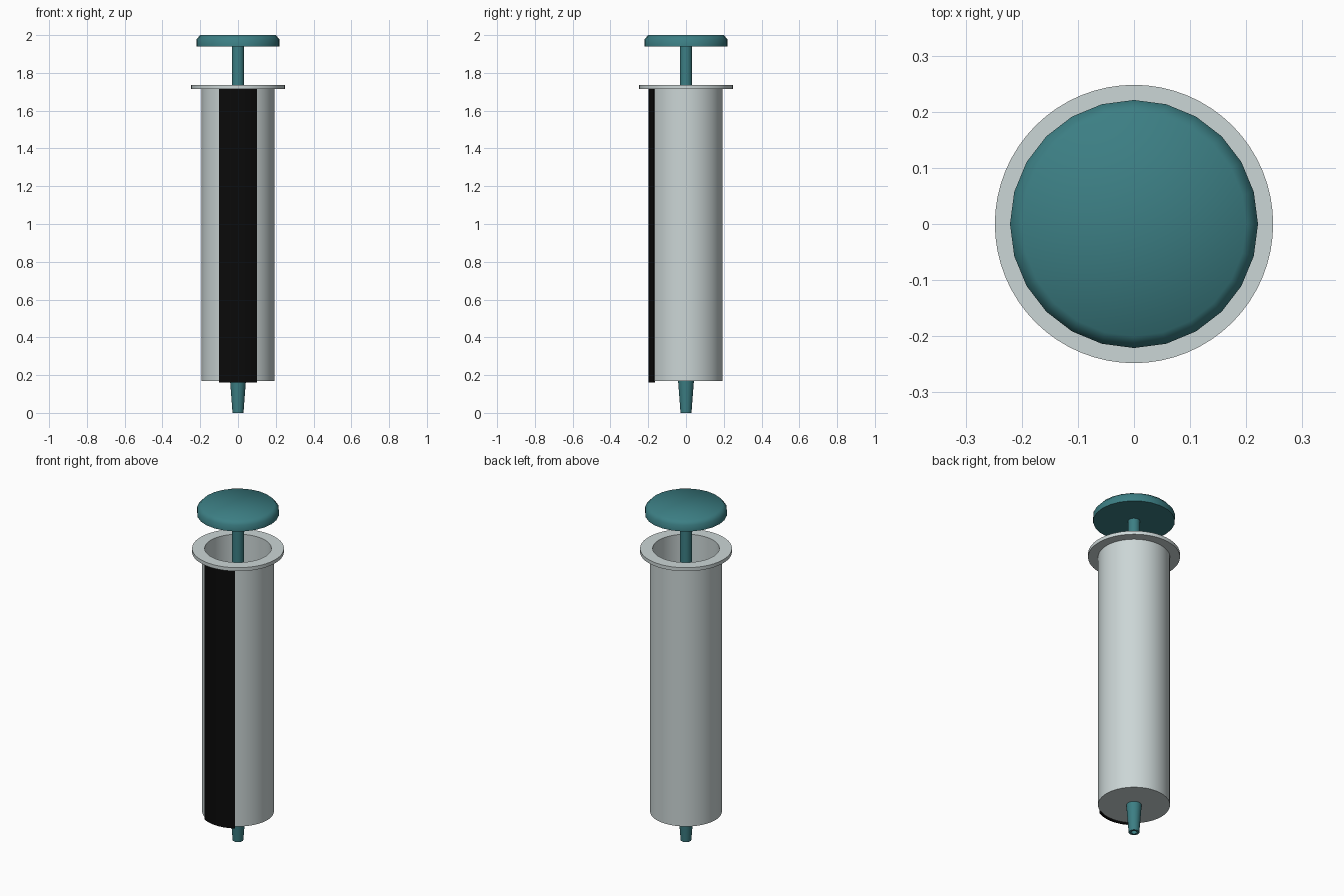
import bpy, bmesh, math

if "Cube" in bpy.data.objects:
    bpy.data.objects.remove(bpy.data.objects["Cube"])


def material(name, rgb):
    m = bpy.data.materials.new(name)
    m.diffuse_color = (*rgb, 1)
    m.use_nodes = True
    m.node_tree.nodes["Principled BSDF"].inputs["Base Color"].default_value = m.diffuse_color
    return m


GREY = material("pale_grey", (0.60, 0.67, 0.67))
TEAL = material("teal", (0.045, 0.21, 0.23))
BLACK = material("black", (0.003, 0.003, 0.003))


def finish(name, bm, mat, angle=30):
    bmesh.ops.recalc_face_normals(bm, faces=bm.faces[:])
    me = bpy.data.meshes.new(name)
    bm.to_mesh(me)
    bm.free()
    ob = bpy.data.objects.new(name, me)
    bpy.context.collection.objects.link(ob)
    me.materials.append(mat)
    bpy.ops.object.select_all(action='DESELECT')
    ob.select_set(True)
    bpy.context.view_layer.objects.active = ob
    bpy.ops.object.shade_smooth_by_angle(angle=math.radians(angle))
    return ob


def lathe(name, profile, sides, mat, angle=30):
    """Revolve (radius, z) points around z; radius 0 becomes a pole."""
    bm = bmesh.new()
    rings = []
    for r, z in profile:
        if r == 0:
            rings.append([bm.verts.new((0, 0, z))] * sides)
        else:
            rings.append([bm.verts.new((r * math.cos(2 * math.pi * i / sides),
                                        r * math.sin(2 * math.pi * i / sides), z))
                          for i in range(sides)])
    closed = profile[0][0] > 0
    pairs = list(zip(rings, rings[1:])) + ([(rings[-1], rings[0])] if closed else [])
    for a, b in pairs:
        for i in range(sides):
            j = (i + 1) % sides
            loop = list(dict.fromkeys([a[i], a[j], b[j], b[i]]))
            if len(loop) > 2:
                bm.faces.new(loop)
    return finish(name, bm, mat, angle)


# Hollow barrel with closed floor and finger flange
lathe("barrel", [(0, 0.17), (0.194, 0.17), (0.194, 1.716), (0.248, 1.716),
                 (0.248, 1.737), (0.18, 1.737), (0.18, 0.185), (0, 0.185)], 64, GREY)

# Tapered nozzle with a small bore
lathe("nozzle", [(0.042, 0.172), (0.029, 0.0), (0.016, 0.0), (0.016, 0.172)], 24, TEAL)

# Plunger: stopper, rod and chamfered thumb cap
lathe("plunger_stopper", [(0, 0.36), (0.178, 0.38), (0.178, 0.46), (0, 0.46)], 32, TEAL)
lathe("plunger_rod", [(0, 0.45), (0.033, 0.45), (0.033, 1.95), (0, 1.95)], 16, TEAL)
lathe("thumb_cap", [(0, 1.94), (0.221, 1.94), (0.221, 1.977), (0.2, 2.0), (0, 2.0)],
      24, TEAL, 50)

# Curved scale strip on the front of the barrel
bm = bmesh.new()
steps = 16
cols = []
for i in range(steps + 1):
    a = math.radians(-120 + 60 * i / steps)
    cols.append([bm.verts.new((r * math.cos(a), r * math.sin(a), z))
                 for r, z in ((0.190, 0.16), (0.199, 0.16), (0.199, 1.715), (0.190, 1.715))])
for a, b in zip(cols, cols[1:]):
    for k in range(4):
        n = (k + 1) % 4
        bm.faces.new((a[k], a[n], b[n], b[k]))
bm.faces.new(cols[0])
bm.faces.new(cols[-1])
finish("scale_strip", bm, BLACK)
